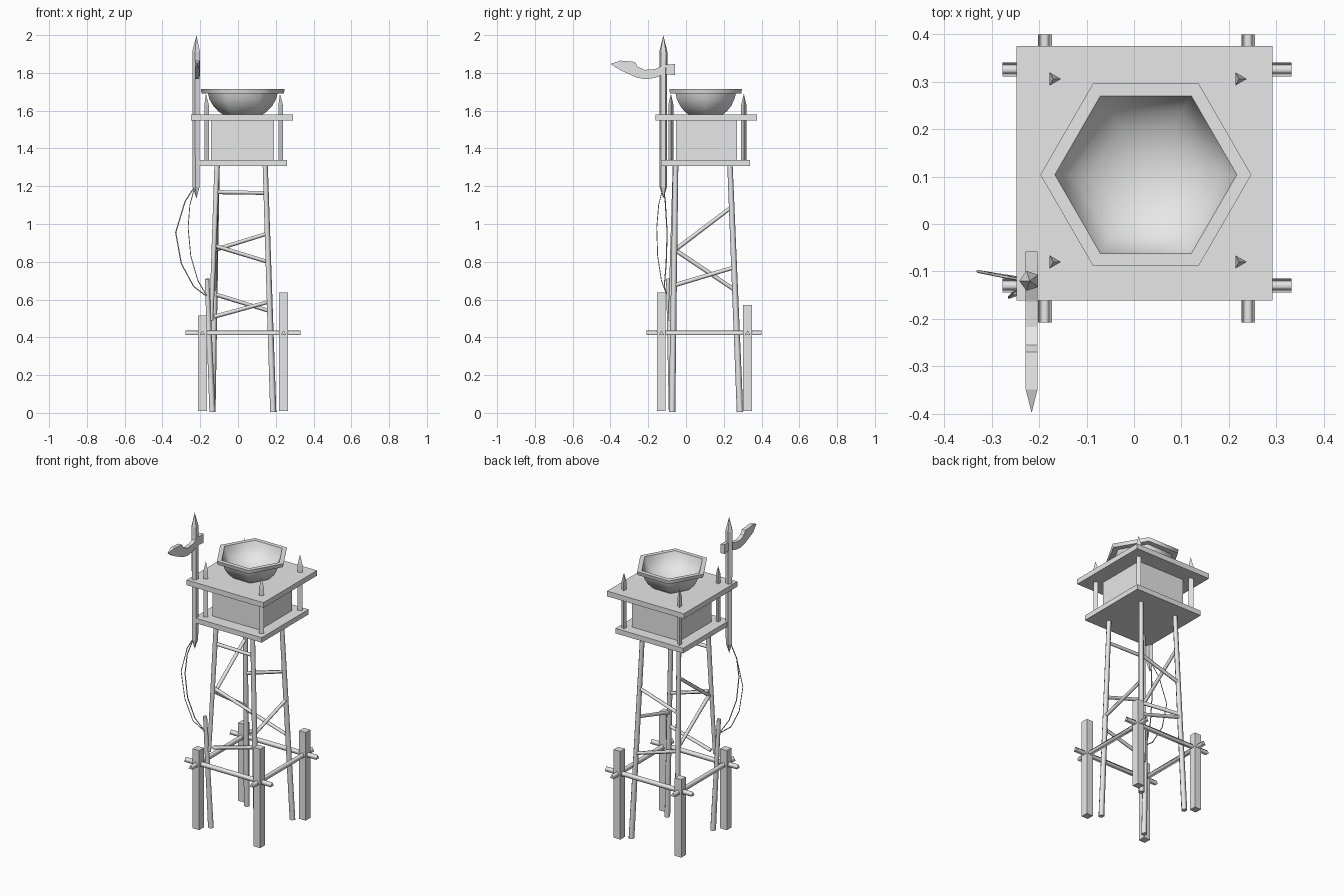
import bpy, bmesh, math
from mathutils import Vector

old = bpy.data.objects.get("Cube")
if old:
    bpy.data.objects.remove(old, do_unlink=True)

grey = bpy.data.materials.new("plain_grey")
grey.use_nodes = True
grey.diffuse_color = (0.8, 0.8, 0.8, 1)
grey.node_tree.nodes["Principled BSDF"].inputs["Base Color"].default_value = (0.8, 0.8, 0.8, 1)


def link(name, data):
    data.materials.append(grey)
    obj = bpy.data.objects.new(name, data)
    bpy.context.collection.objects.link(obj)
    return obj


def finish(name, bm, smooth_angle=0):
    """Clean the mesh, shade it and add it to the scene."""
    bmesh.ops.remove_doubles(bm, verts=bm.verts, dist=1e-5)
    bmesh.ops.recalc_face_normals(bm, faces=bm.faces)
    for f in bm.faces:
        f.smooth = smooth_angle > 0
    for e in bm.edges:
        if e.calc_face_angle(0) > math.radians(smooth_angle):
            e.smooth = False
    mesh = bpy.data.meshes.new(name)
    bm.to_mesh(mesh)
    bm.free()
    return link(name, mesh)


def loft(bm, rings, caps):
    loops = [[bm.verts.new(p) for p in ring] for ring in rings]
    n = len(loops[0])
    for a, b in zip(loops, loops[1:]):
        for i in range(n):
            j = (i + 1) % n
            bm.faces.new((a[i], a[j], b[j], b[i]))
    for loop, capped in zip((loops[0], loops[-1]), caps):
        if capped:
            face = bm.faces.new(loop)
            for e in face.edges:
                e.smooth = False


def spindle(name, start, end, profile, sides, turn=0, smooth_angle=0):
    """Rings of (distance along the axis 0..1, radius) around a straight axis."""
    start, end = Vector(start), Vector(end)
    rot = Vector((0, 0, 1)).rotation_difference(end - start)
    angles = [math.radians(turn) + math.tau * i / sides for i in range(sides)]
    rings = [[start.lerp(end, t) + rot @ Vector((r * math.cos(a), r * math.sin(a), 0))
              for a in angles] for t, r in profile]
    bm = bmesh.new()
    loft(bm, rings, (profile[0][1] > 0, profile[-1][1] > 0))
    return finish(name, bm, smooth_angle)


def beam(name, start, end, r0, r1, sides=5, turn=0):
    return spindle(name, start, end, [(0, r0), (1, r1)], sides, turn, 125)


def box(name, low, high):
    bm = bmesh.new()
    bmesh.ops.create_cube(bm, size=1)
    for v in bm.verts:
        v.co = [l + (c + 0.5) * (h - l) for l, h, c in zip(low, high, v.co)]
    return finish(name, bm)


# Cabin and its two platforms
box("lower_platform", (-0.217, -0.132, 1.306), (0.259, 0.339, 1.338))
box("cabin", (-0.143, -0.053, 1.338), (0.19, 0.27, 1.547))
box("roof_platform", (-0.248, -0.161, 1.547), (0.292, 0.376, 1.58))

# Six-sided fire bowl: outside, rim, inside
bowl = [(1.57, 0.09), (1.595, 0.128), (1.625, 0.156), (1.66, 0.176), (1.69, 0.184),
        (1.692, 0.218), (1.715, 0.2225), (1.715, 0.192), (1.68, 0.18), (1.645, 0.155),
        (1.615, 0.115), (1.595, 0.06), (1.59, 0)]
spindle("fire_bowl", (0.025, 0.104, 0), (0.025, 0.104, 1), bowl, 6, 0, 65)

# Pointed stakes through the roof corners
for x in (-0.17, 0.222):
    for y in (-0.08, 0.306):
        spindle("roof_stake", (x, y, 1.338), (x, y, 1.69),
                [(0, 0.016), (0.83, 0.016), (1, 0)], 3)

# Splayed legs, with the front left-hand one of the picture side broken in two
def leg_point(side, depth, z):
    """Centre line of a leg; side and depth are 0 or 1."""
    t = z / 1.306
    foot = Vector((-0.137 + 0.322 * side, -0.074 + 0.36 * depth, z))
    head = Vector((-0.112 + 0.255 * side, -0.055 + 0.288 * depth, z))
    return foot.lerp(head, t)


for side, depth in ((1, 0), (0, 1), (1, 1)):
    beam("leg", leg_point(side, depth, 0.005), leg_point(side, depth, 1.31), 0.018, 0.015)
beam("broken_leg_upper", (-0.143, -0.083, 0.49), (-0.112, -0.055, 1.31), 0.012, 0.016)
beam("broken_leg_stub", (-0.137, -0.074, 0.005), (-0.165, -0.093, 0.71), 0.018, 0.013)

# Braces: (side, depth, height) at both ends
for a, b in (((0, 0, 1.17), (1, 0, 1.165)), ((0, 0, 0.885), (1, 0, 0.80)),
             ((0, 0, 0.51), (1, 0, 0.59)), ((0, 1, 0.865), (1, 1, 0.95)),
             ((0, 1, 0.63), (1, 1, 0.54)), ((0, 0, 0.86), (0, 1, 1.09)),
             ((0, 0, 0.865), (0, 1, 0.65)), ((1, 0, 0.675), (1, 1, 0.77))):
    beam("brace", leg_point(*a), leg_point(*b), 0.012, 0.011)

# Square fence posts of different heights
for x, y, top in ((-0.188, -0.131, 0.515), (0.241, -0.131, 0.638),
                  (-0.188, 0.326, 0.505), (0.241, 0.326, 0.57)):
    box("fence_post", (x - 0.023, y - 0.023, 0.01), (x + 0.023, y + 0.023, top))

# Three-sided rails passing through the posts
for y in (-0.13, 0.326):
    beam("rail_across", (-0.277, y, 0.42), (0.332, y, 0.42), 0.017, 0.017, 3, 180)
for x in (-0.188, 0.241):
    beam("rail_along", (x, -0.208, 0.42), (x, 0.4, 0.42), 0.017, 0.017, 3, -90)

# Flag pole, pointed at both ends
spindle("flag_pole", (-0.22, -0.12, 1.135), (-0.22, -0.12, 2.0),
        [(0, 0), (0.07, 0.02), (0.9, 0.022), (1, 0)], 5, 36)

# Wavy pennant: (y, top, bottom, half thickness)
sections = [(-0.397, 1.848, 1.846, 0.0005), (-0.349, 1.865, 1.815, 0.0125),
            (-0.27, 1.858, 1.779, 0.0125), (-0.255, 1.832, 1.774, 0.0125),
            (-0.217, 1.816, 1.767, 0.0125), (-0.164, 1.82, 1.773, 0.0125),
            (-0.116, 1.842, 1.794, 0.0125), (-0.058, 1.847, 1.788, 0.0125)]
bm = bmesh.new()
loft(bm, [[(-0.216 - w, y, lo), (-0.216 + w, y, lo), (-0.216 + w, y, hi), (-0.216 - w, y, hi)]
          for y, hi, lo, w in sections], (True, True))
finish("pennant", bm)

# Slack ropes from the pole to the broken stub
top, end = (-0.228, -0.12, 1.2), (-0.163, -0.098, 0.615)
for middle in ([(-0.28, -0.11, 1.12), (-0.33, -0.1, 0.955), (-0.3, -0.105, 0.79), (-0.235, -0.115, 0.67)],
               [(-0.255, -0.145, 1.1), (-0.264, -0.155, 0.98), (-0.25, -0.15, 0.83), (-0.212, -0.13, 0.7)]):
    curve = bpy.data.curves.new("rope", "CURVE")
    curve.dimensions = "3D"
    curve.bevel_depth = 0.003
    curve.bevel_resolution = 0
    path = curve.splines.new("POLY")
    points = [top, *middle, end]
    path.points.add(len(points) - 1)
    for p, co in zip(path.points, points):
        p.co = (*co, 1)
    link("rope", curve)
